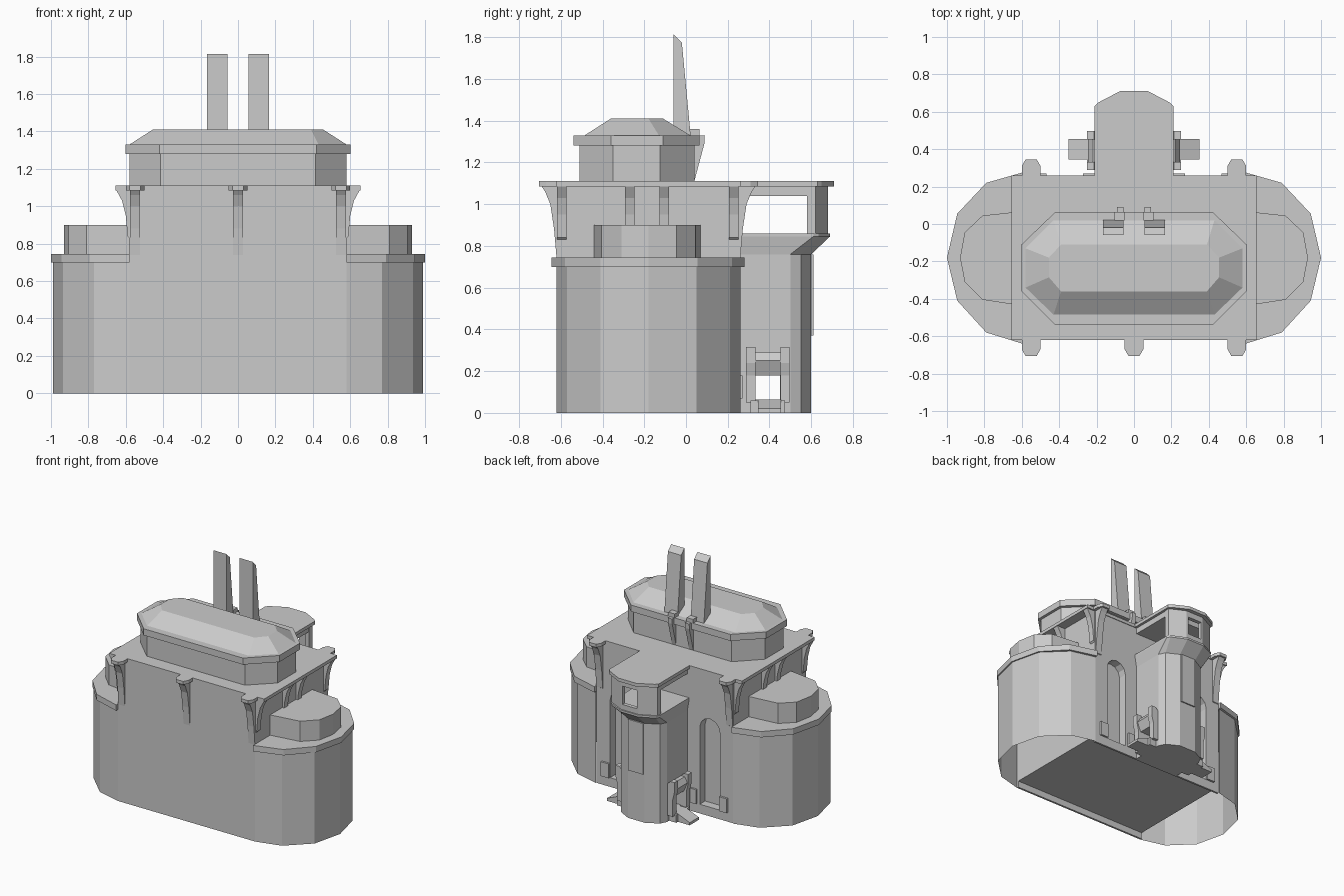
import bpy, bmesh, math

if "Cube" in bpy.data.objects:
    bpy.data.objects.remove(bpy.data.objects["Cube"])


def add_mesh(name, verts, faces):
    me = bpy.data.meshes.new(name)
    me.from_pydata(verts, [], faces)
    bm = bmesh.new()
    bm.from_mesh(me)
    bmesh.ops.recalc_face_normals(bm, faces=bm.faces)
    bm.to_mesh(me)
    bm.free()
    ob = bpy.data.objects.new(name, me)
    bpy.context.collection.objects.link(ob)
    return ob


def loft(name, rings, caps=True, closed=True):
    """Join rings of 3D points with the same number of corners."""
    n = len(rings[0])
    verts = [p for r in rings for p in r]
    faces = []
    for k in range(len(rings) - 1):
        for i in range(n if closed else n - 1):
            j = (i + 1) % n
            faces.append((k * n + i, k * n + j, (k + 1) * n + j, (k + 1) * n + i))
    if caps:
        faces += [tuple(range(n)), tuple(range((len(rings) - 1) * n, len(rings) * n))]
    return add_mesh(name, verts, faces)


def prism(name, pts, z0, z1, top=None, **kw):
    return loft(name, [[(x, y, z0) for x, y in pts], [(x, y, z1) for x, y in (top or pts)]], **kw)


def box(name, x0, x1, y0, y1, z0, z1):
    return prism(name, [(x0, y0), (x1, y0), (x1, y1), (x0, y1)], z0, z1)


def side_profile(name, yz, x0, x1):
    return loft(name, [[(x, y, z) for y, z in yz] for x in (x0, x1)])


def front_profile(name, xz, y0, y1):
    return loft(name, [[(x, y, z) for x, z in xz] for y in (y0, y1)])


def mirrored(pts):
    return pts + [(-x, y) for x, y in reversed(pts)]


def cut(ob, cutter):
    m = ob.modifiers.new("cut", 'BOOLEAN')
    m.object = cutter
    m.operation = 'DIFFERENCE'
    m.solver = 'EXACT'
    bpy.context.view_layer.objects.active = ob
    bpy.ops.object.modifier_apply(modifier=m.name)
    bpy.data.objects.remove(cutter)


# central block with raised floor and arched niches in the back wall
core = box("central_block", -.58, .58, -.62, .255, 0, 1.09)
cut(core, box("floor_cutter", -.7, .7, -.605, .24, -.1, .05))
for s in (1, -1):
    arch = [(s * .38 - .085, .07), (s * .38 + .085, .07)]
    arch += [(s * .38 + .085 * math.cos(a * math.pi / 6), .66 + .085 * math.sin(a * math.pi / 6)) for a in range(7)]
    cut(core, front_profile("arch_cutter", arch, .19, .4))

# rounded end lobes, rims and small turrets
wall = [(.58, -.62), (.77, -.57), (.935, -.41), (.99, -.18), (.935, .05), (.77, .21), (.58, .26)]
rim = [(.58, -.645), (.79, -.58), (.945, -.41), (1, -.18), (.945, .055), (.79, .22), (.58, .28)]
turret = [(.58, -.44), (.81, -.405), (.905, -.31), (.93, -.18), (.905, -.045), (.81, .045), (.58, .07)]
for s in (1, -1):
    flip = lambda pts: [(s * x, y) for x, y in pts]
    prism("lobe_wall", flip(wall), 0, .71, caps=False, closed=False)
    prism("lobe_rim", flip(rim), .7, .745)
    prism("lobe_turret", flip(turret), .74, .9)

# main roof slab
box("roof_slab", -.655, .655, -.62, .26, 1.085, 1.11)

# flared ribs with chamfered caps, front and back
flare = [(-.03, .72), (0, .74), (.012, .88), (.03, 1.0), (.055, 1.06), (.075, 1.09), (-.03, 1.09)]
for x, y, d in [(-.55, -.62, -1), (0, -.62, -1), (.55, -.62, -1), (-.55, .26, 1), (.55, .26, 1)]:
    side_profile("flared_rib", [(y + d * a, z) for a, z in flare], x - .027, x + .027)
    cap = [(-.05, -.02), (-.05, .05), (-.03, .085), (.03, .085), (.05, .05), (.05, -.02)]
    prism("rib_cap", [(x + a, y + d * b) for a, b in cap], 1.085, 1.11)
side = [(-.01, .82), (.01, .84), (.02, .95), (.04, 1.03), (.073, 1.09), (-.01, 1.09)]
for s in (1, -1):
    for y in (-.595, -.27, -.105, .228):
        front_profile("side_rib", [(s * (.58 + a), z) for a, z in side], y - .023, y + .023)

# upper octagonal house with rim and hipped roof


def octagon(x0, x1, ya, yb, yc, yd):
    return mirrored([(x0, ya), (x1, yb), (x1, yc), (x0, yd)])


prism("upper_house", octagon(.415, .58, -.51, -.35, -.125, .04), 1.1, 1.285)
prism("upper_rim", octagon(.42, .602, -.54, -.36, -.11, .065), 1.28, 1.33)
prism("hipped_roof", octagon(.43, .58, -.485, -.34, -.13, .02), 1.33, 1.41,
      octagon(.39, .455, -.36, -.285, -.18, -.11))

# twin fins with brackets behind
for s in (1, -1):
    side_profile("fin", [(-.06, 1.3), (-.06, 1.815), (-.02, 1.775), (.025, 1.3)], s * .055, s * .167)
    side_profile("fin_bracket", [(.03, 1.11), (.04, 1.11), (.088, 1.29), (.09, 1.33), (.03, 1.33)],
                 s * .055, s * .09)
    box("fin_clamp", min(s * .05, s * .105), max(s * .05, s * .105), .02, .065, 1.28, 1.36)

# rear tower shaft with a doorway running through
shaft = mirrored([(.19, .25), (.19, .5), (.165, .55), (.07, .6)])
balcony = mirrored([(.205, .25), (.205, .61), (.19, .635), (.075, .69)])
tower = prism("tower_shaft", shaft, 0, .8)
cut(tower, box("door_cutter", -.5, .5, .33, .45, .065, .18))
prism("tower_corbel", shaft, .76, .845, balcony)
prism("balcony_floor", balcony, .845, .86)
prism("tower_roof", mirrored([(.21, .25), (.21, .63), (.19, .65), (.075, .71)]), 1.085, 1.11)
box("roof_soffit", -.19, .19, .25, .6, 1.04, 1.09)
box("tower_panel", -.062, .062, .59, .61, .37, .76)

# balcony end walls and window
for s in (1, -1):
    panel = [(.195, .58), (.195, .62), (.075, .68), (.06, .68), (.06, .65), (.165, .6), (.165, .58)]
    prism("balcony_wall", [(s * x, y) for x, y in panel], .86, 1.09)
box("window_sill", -.07, .07, .65, .68, .86, .9)
box("window_lintel", -.07, .07, .65, .68, 1.04, 1.09)

# doorway surrounds, ramps and wall blocks on each side of the tower
for s in (1, -1):
    for y in (.31, .475):
        front_profile("door_post", [(s * .18, .05), (s * .235, .05), (s * .235, .18), (s * .25, .24),
                                    (s * .25, .315), (s * .215, .315), (s * .18, .28)], y - .022, y + .022)
    front_profile("door_hood", [(s * .18, .18), (s * .215, .18), (s * .245, .25), (s * .22, .29), (s * .18, .29)],
                  .33, .455)
    front_profile("door_ramp", [(s * .18, 0), (s * .35, 0), (s * .35, .02), (s * .24, .065), (s * .18, .065)],
                  .345, .455)
    box("door_step", min(s * .18, s * .25), max(s * .18, s * .25), .31, .475, 0, .06)
    for x in (.24, .5):
        box("wall_block", s * x - .033, s * x + .033, .24, .27, .07, .18)
